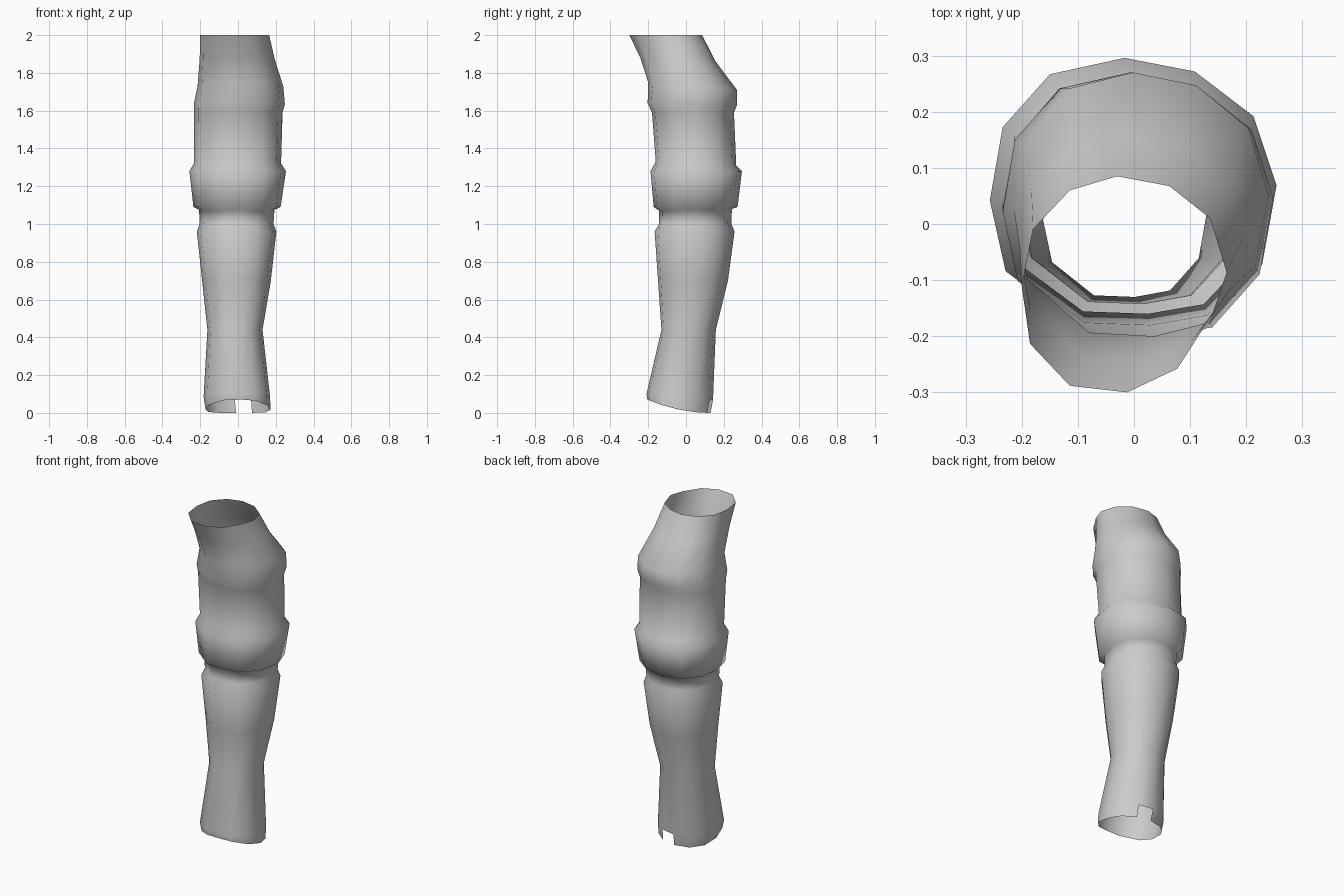
import bpy, bmesh

# Twelve-point cross-sections, counter-clockwise from the right side (unit half-sizes)
BODY = [(1, .06), (.84, .57), (.43, .90), (-.06, 1), (-.58, .88), (-.91, .49),
        (-1, -.05), (-.89, -.57), (-.38, -.98), (.12, -1), (.55, -.92), (.90, -.52)]
MOUTH = [(1, .11), (.84, .61), (.44, .91), (-.07, 1), (-.53, .87), (-.89, .51),
         (-1, -.02), (-.92, -.55), (-.53, -.94), (.03, -1), (.52, -.78), (.86, -.28)]

# Rings: x min, x max, y min, y max, z at front, z at back, roundness blend, slope power
RINGS = [
    (-.172, .172, -.204, .130, .070, .000, 0, 2),    # cuff lip
    (-.182, .170, -.209, .143, .100, .070, 0, 1),    # cuff
    (-.162, .130, -.130, .158, .44, .44, 0, 1),      # narrow wrist
    (-.190, .174, -.148, .222, .70, .70, 0, 1),
    (-.218, .203, -.166, .257, .96, .96, 0, 1),      # lower sleeve top
    (-.203, .188, -.142, .240, 1.00, 1.00, 0, 1),    # groove
    (-.206, .193, -.142, .243, 1.07, 1.08, 0, 1),
    (-.236, .226, -.171, .273, 1.09, 1.09, 0, 1),    # elbow band
    (-.257, .254, -.188, .296, 1.28, 1.28, 0, 1),
    (-.234, .228, -.160, .266, 1.33, 1.31, 0, 1),
    (-.234, .236, -.180, .254, 1.59, 1.59, 0, 1),    # upper sleeve
    (-.234, .248, -.203, .270, 1.64, 1.63, 0, 1),    # shoulder ridge
    (-.214, .240, -.200, .270, 1.75, 1.71, .2, 1),
    (-.203, .195, -.242, .157, 1.88, 1.86, .6, 1),
    (-.200, .165, -.300, .085, 2.00, 2.00, 1, 1),    # shoulder opening
]


def add_ring(bm, ring):
    x0, x1, y0, y1, zf, zb, mix, power = ring
    verts = []
    for (bx, by), (mx, my) in zip(BODY, MOUTH):
        u, v = bx + (mx - bx) * mix, by + (my - by) * mix
        front = max(0, (1 - v) / 2) ** power
        verts.append(bm.verts.new(((x0 + x1) / 2 + u * (x1 - x0) / 2,
                                   (y0 + y1) / 2 + v * (y1 - y0) / 2,
                                   zb + (zf - zb) * front)))
    return verts


# Open sleeve skin, with one panel missing at the back of the cuff
bm = bmesh.new()
rings = [add_ring(bm, r) for r in RINGS]
for row, (low, high) in enumerate(zip(rings, rings[1:])):
    for i in range(12):
        j = (i + 1) % 12
        if row == 0 and i == 2:
            continue
        bm.faces.new((low[i], low[j], high[j], high[i])).smooth = True

mesh = bpy.data.meshes.new("sleeve")
bm.to_mesh(mesh)
bm.free()
sleeve = bpy.data.objects.new("sleeve", mesh)
bpy.context.collection.objects.link(sleeve)
